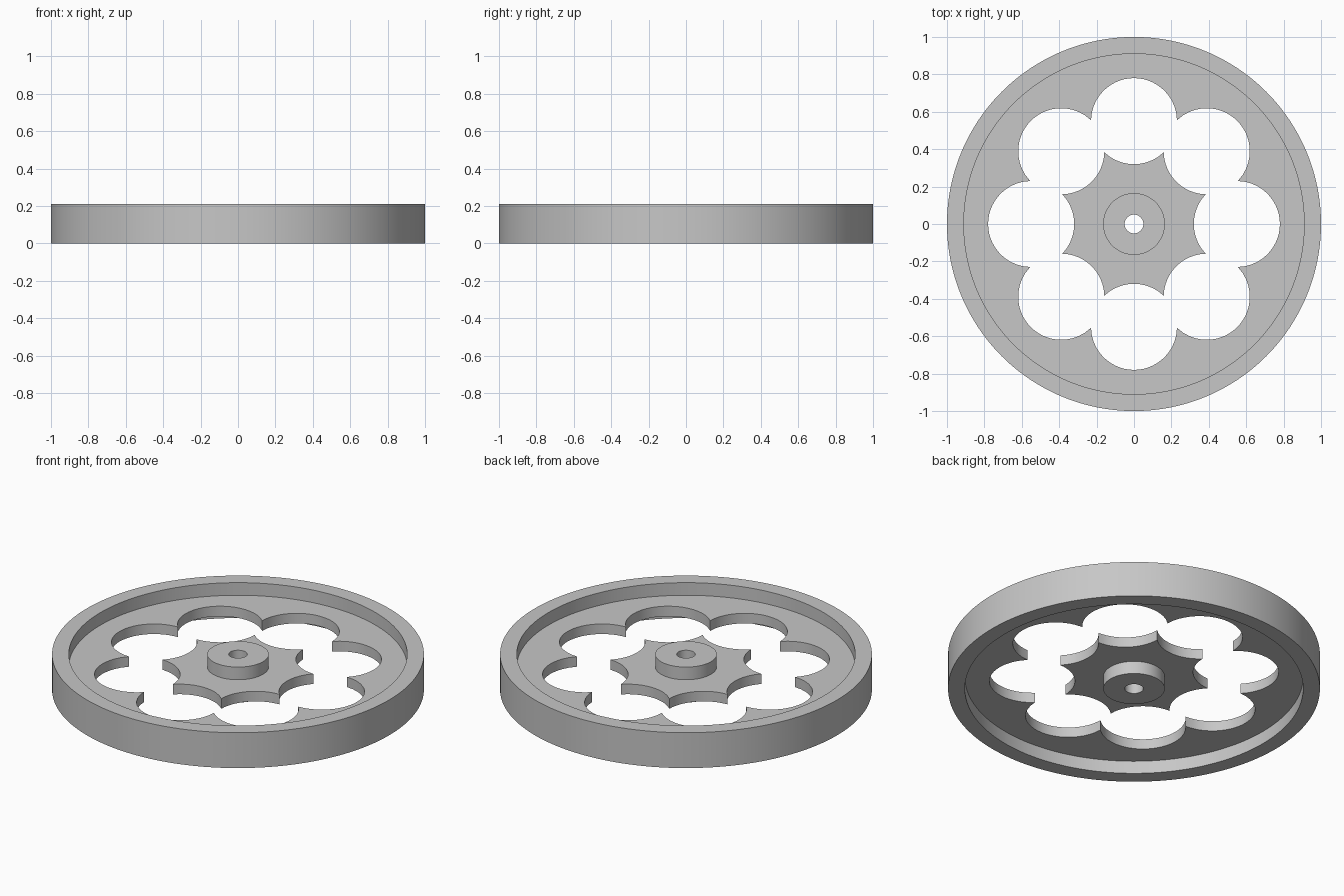
import bpy, bmesh
from math import sin, cos, pi, sqrt

cube = bpy.data.objects.get("Cube")
if cube:
    bpy.data.objects.remove(cube, do_unlink=True)

STEPS = 192                      # points around every loop
PETALS = 8                       # round cut-outs in the web
PETAL_DIST, PETAL_RADIUS = 0.55, 0.23
HEIGHT, WEB_LOW, WEB_HIGH = 0.21, 0.075, 0.135
RIM_INNER, BOSS, BORE = 0.91, 0.165, 0.05

grey = bpy.data.materials.new("metal_grey")
grey.use_nodes = True
colour = (0.57, 0.57, 0.57, 1)
grey.diffuse_color = colour
grey.node_tree.nodes["Principled BSDF"].inputs["Base Color"].default_value = colour


def circle(radius):
    return lambda angle: radius


def scallop(side):
    """Outer (+1) or inner (-1) edge of the ring of overlapping round holes."""
    def radius(angle):
        pitch = 2 * pi / PETALS
        offset = (angle + pitch / 2) % pitch - pitch / 2
        half = sqrt(PETAL_RADIUS ** 2 - (PETAL_DIST * sin(offset)) ** 2)
        return PETAL_DIST * cos(offset) + side * half
    return radius


def ring(name, section):
    """Loft a closed cross-section of (radius function, height) around z."""
    bm = bmesh.new()
    loops = []
    for radius, z in section:
        angles = [2 * pi * i / STEPS for i in range(STEPS)]
        loops.append([bm.verts.new((radius(a) * cos(a), radius(a) * sin(a), z))
                      for a in angles])
    for k, low in enumerate(loops):
        high = loops[(k + 1) % len(loops)]
        for i in range(STEPS):
            j = (i + 1) % STEPS
            bm.faces.new((low[i], low[j], high[j], high[i]))
    bmesh.ops.recalc_face_normals(bm, faces=bm.faces)
    mesh = bpy.data.meshes.new(name)
    bm.to_mesh(mesh)
    bm.free()
    mesh.materials.append(grey)
    obj = bpy.data.objects.new(name, mesh)
    bpy.context.collection.objects.link(obj)
    bpy.ops.object.select_all(action='DESELECT')
    obj.select_set(True)
    bpy.context.view_layer.objects.active = obj
    bpy.ops.object.shade_smooth_by_angle(angle=pi / 6)
    return obj


# Tall rim with a thin scalloped web on its inside
ring("wheel_rim", [
    (circle(1), 0), (circle(1), HEIGHT),
    (circle(RIM_INNER), HEIGHT), (circle(RIM_INNER), WEB_HIGH),
    (scallop(1), WEB_HIGH), (scallop(1), WEB_LOW),
    (circle(RIM_INNER), WEB_LOW), (circle(RIM_INNER), 0)])

# Star-shaped centre plate with a bored boss on both sides
ring("wheel_hub", [
    (scallop(-1), WEB_LOW), (scallop(-1), WEB_HIGH),
    (circle(BOSS), WEB_HIGH), (circle(BOSS), HEIGHT),
    (circle(BORE), HEIGHT), (circle(BORE), 0),
    (circle(BOSS), 0), (circle(BOSS), WEB_LOW)])
